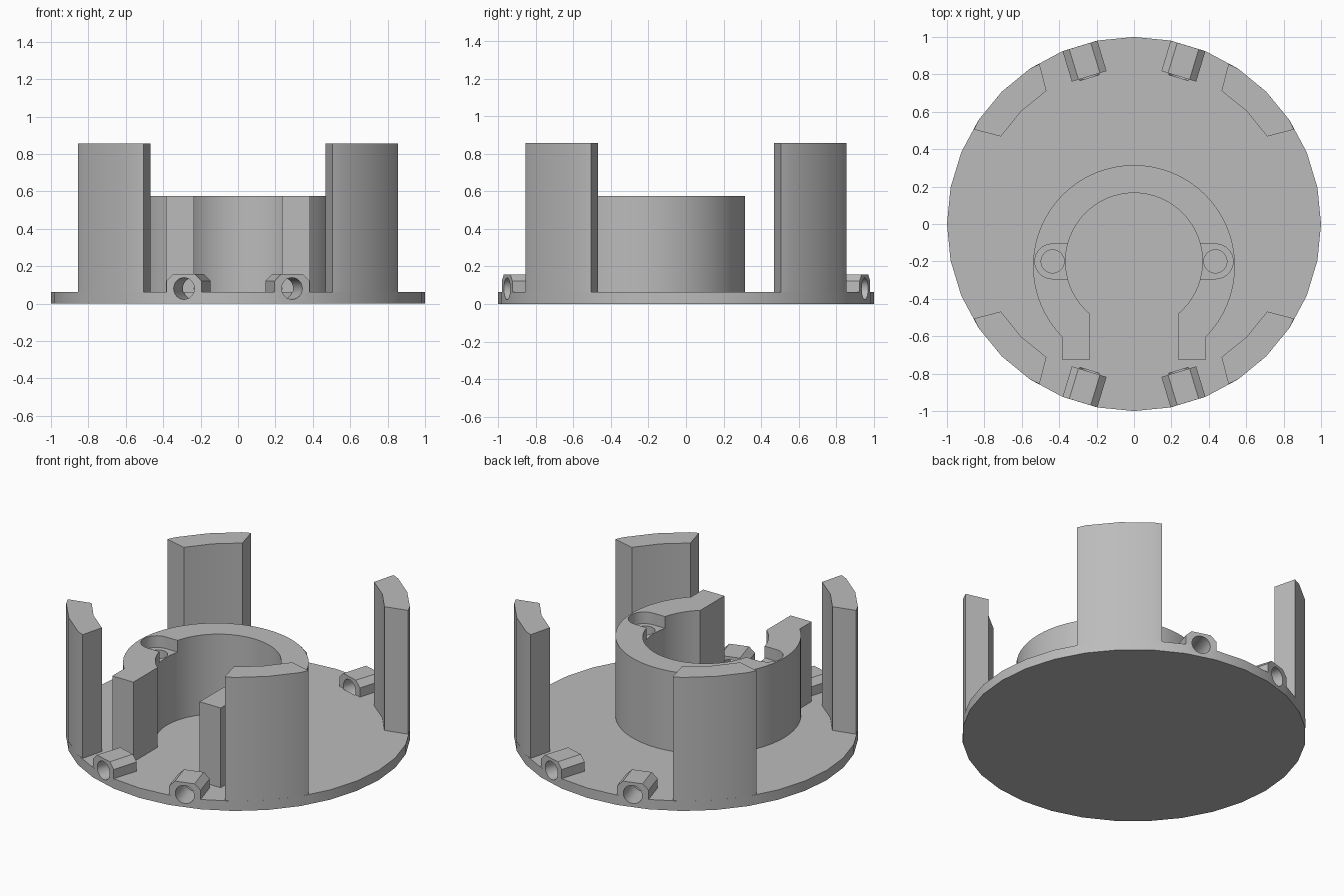
import bpy, bmesh, math
from mathutils import Matrix, Vector

if "Cube" in bpy.data.objects:
    bpy.data.objects.remove(bpy.data.objects["Cube"])

grey = bpy.data.materials.new("plain grey")
grey.diffuse_color = (0.5, 0.5, 0.5, 1)
grey.use_nodes = True
grey.node_tree.nodes["Principled BSDF"].inputs["Base Color"].default_value = grey.diffuse_color

BASE_TOP = 0.063


def prism(name, outline, z0, z1, matrix=None):
    """Extrude a flat outline from z0 to z1."""
    bm = bmesh.new()
    face = bm.faces.new([bm.verts.new((x, y, z0)) for x, y in outline])
    ext = bmesh.ops.extrude_face_region(bm, geom=[face])
    top = [v for v in ext["geom"] if isinstance(v, bmesh.types.BMVert)]
    bmesh.ops.translate(bm, verts=top, vec=(0, 0, z1 - z0))
    if matrix:
        bm.transform(matrix)
    bmesh.ops.recalc_face_normals(bm, faces=bm.faces[:])
    mesh = bpy.data.meshes.new(name)
    bm.to_mesh(mesh)
    bm.free()
    mesh.materials.append(grey)
    ob = bpy.data.objects.new(name, mesh)
    bpy.context.collection.objects.link(ob)
    return ob


def arc(cx, cy, r, a0, a1, n):
    """Points along an arc, angles in degrees, both ends included."""
    return [(cx + r * math.cos(math.radians(a0 + (a1 - a0) * i / n)),
             cy + r * math.sin(math.radians(a0 + (a1 - a0) * i / n))) for i in range(n + 1)]


def circle(cx, cy, r, n):
    return arc(cx, cy, r, 0, 360, n)[:-1]


def cut(target, cutter):
    """Subtract the cutter and discard it."""
    mod = target.modifiers.new("cut", 'BOOLEAN')
    mod.operation, mod.solver, mod.object = 'DIFFERENCE', 'EXACT', cutter
    bpy.context.view_layer.objects.active = target
    bpy.ops.object.modifier_apply(modifier=mod.name)
    bpy.data.objects.remove(cutter)


# Base disc
base = prism("base_disc", circle(0, 0, 1, 32), 0, BASE_TOP)

# Four tall corner posts following the rim
post = [(0.855, 0.505), (0.831, 0.556), (0.707, 0.707), (0.556, 0.831), (0.505, 0.855),
        (0.468, 0.712), (0.603, 0.603), (0.712, 0.468)]
for i in range(4):
    prism(f"corner_post_{i + 1}", post, BASE_TOP, 0.857, Matrix.Rotation(i * math.pi / 2, 4, 'Z'))

# Open ring with two straight jaws at the front
outer = arc(0, -0.225, 0.54, -44.5, 224.5, 48)
inner = arc(0, -0.2, 0.366, 230, -50, 48)
ring = prism("open_ring", outer + [(-0.385, -0.725), (-0.235, -0.725)] + inner
             + [(0.235, -0.725), (0.385, -0.725)], BASE_TOP, 0.575)

# Screw pockets and screw holes in the ring
for s in (0, math.pi):
    turn = Matrix.Translation((0, -0.2, 0)) @ Matrix.Rotation(s, 4, 'Z')
    slot = arc(0.437, 0, 0.093, -90, 90, 16) + [(0.25, 0.093), (0.25, -0.093)]
    cut(ring, prism("slot_cutter", slot, 0.5, 0.7, turn))
    cut(ring, prism("hole_cutter", circle(0.435, 0, 0.062, 24), 0.1, 0.7, turn))

# Four chamfered rim lugs with radial bores that also notch the base
lug = [(-0.097, BASE_TOP), (0.097, BASE_TOP), (0.097, 0.122), (0.06, 0.158),
       (-0.06, 0.158), (-0.097, 0.122)]
for i, angle in enumerate((73.125, 106.875, 253.125, 286.875)):
    a = math.radians(angle)
    # Local x = tangent, local y = up, local z = radial
    frame = Matrix((
        (-math.sin(a), 0, math.cos(a), 0),
        (math.cos(a), 0, math.sin(a), 0),
        (0, 1, 0, 0),
        (0, 0, 0, 1)))
    part = prism(f"rim_lug_{i + 1}", lug, 0.825, 0.995, frame)
    for target in (part, base):
        cut(target, prism("bore_cutter", circle(0, 0.081, 0.058, 24), 0.818, 1.1, frame))

# Soft shading on the curved walls, crisp edges elsewhere
for ob in bpy.context.collection.objects:
    ob.select_set(True)
bpy.context.view_layer.objects.active = base
bpy.ops.object.shade_smooth_by_angle(angle=math.radians(20))
